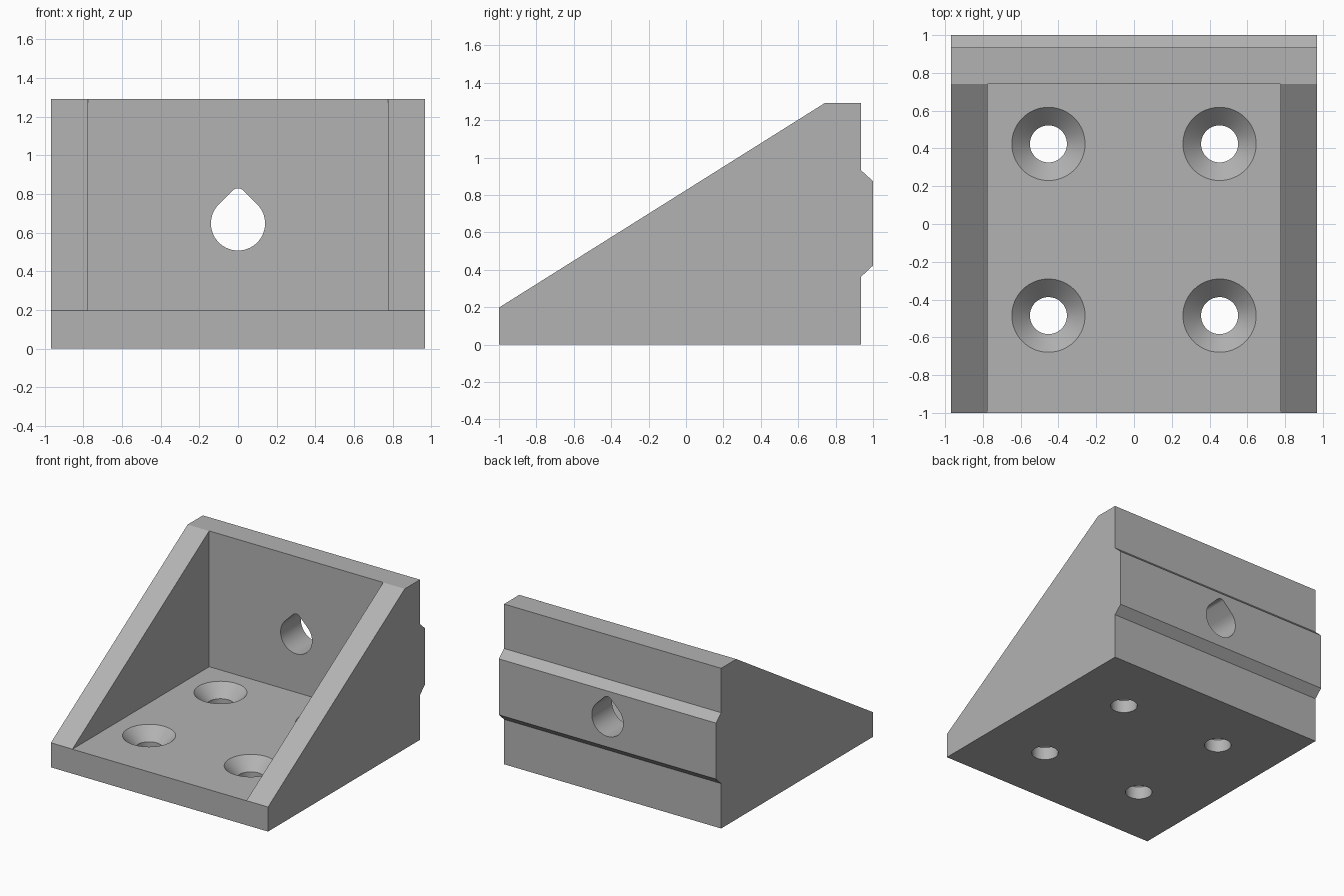
import bpy, bmesh
from math import pi, sin, cos, radians
from mathutils import Vector

cube = bpy.data.objects.get("Cube")
if cube:
    bpy.data.objects.remove(cube, do_unlink=True)

HALF_W, INNER_W = 0.968, 0.776
FLOOR, WALL_Y = 0.197, 0.742

grey = bpy.data.materials.new("plain_grey")
grey.use_nodes = True
grey.diffuse_color = (0.45, 0.45, 0.45, 1)
grey.node_tree.nodes["Principled BSDF"].inputs["Base Color"].default_value = grey.diffuse_color


def finish(name, bm):
    bmesh.ops.recalc_face_normals(bm, faces=bm.faces)
    mesh = bpy.data.meshes.new(name)
    bm.to_mesh(mesh)
    bm.free()
    mesh.materials.append(grey)
    obj = bpy.data.objects.new(name, mesh)
    bpy.context.collection.objects.link(obj)
    return obj


def prism(name, points, sweep):
    """Closed outline swept along a vector."""
    bm = bmesh.new()
    face = bm.faces.new([bm.verts.new(p) for p in points])
    new = bmesh.ops.extrude_face_region(bm, geom=[face])["geom"]
    bmesh.ops.translate(bm, vec=Vector(sweep),
                        verts=[v for v in new if isinstance(v, bmesh.types.BMVert)])
    return finish(name, bm)


def lathe(name, profile, x, y, steps=64):
    """Closed solid turned around a vertical axis from (radius, z) pairs."""
    bm = bmesh.new()
    rings = [[bm.verts.new((x + r * cos(2 * pi * i / steps), y + r * sin(2 * pi * i / steps), z))
              for i in range(steps)] for r, z in profile]
    for a, b in zip(rings, rings[1:]):
        for i in range(steps):
            j = (i + 1) % steps
            bm.faces.new((a[i], a[j], b[j], b[i]))
    bm.faces.new(rings[0][::-1])
    bm.faces.new(rings[-1])
    return finish(name, bm)


# Bracket body: side outline with the rear locating rail
side = [(-1, 0), (0.935, 0), (0.935, 0.362), (1, 0.423), (1, 0.874), (0.935, 0.933),
        (0.935, 1.291), (WALL_Y - 0.001, 1.291), (-1, FLOOR + 0.001)]
body = prism("corner_bracket", [(-HALF_W, y, z) for y, z in side], (2 * HALF_W, 0, 0))

# Pocket between the two gussets
pocket = [(-1.5, FLOOR), (WALL_Y, FLOOR), (WALL_Y, 1.6), (-1.5, 1.6)]
cutters = [prism("pocket_cutter", [(-INNER_W, y, z) for y, z in pocket], (2 * INNER_W, 0, 0))]

# Teardrop bolt hole through the upright wall: round bottom, 45 degree sides, small round tip
big_arc = [radians(135 + 270 * i / 60) for i in range(61)]
tip_arc = [radians(45 + 90 * i / 12) for i in range(13)]
drop = [(0.14 * cos(a), 0.648 + 0.14 * sin(a)) for a in big_arc]
drop += [(0.0386 * cos(a), 0.791 + 0.0386 * sin(a)) for a in tip_arc]
cutters.append(prism("teardrop_cutter", [(x, 0.5, z) for x, z in drop], (0, 0.8, 0)))

# Countersunk screw holes in the base
screw = [(0.098, -0.1), (0.098, FLOOR - 0.096), (0.194, FLOOR), (0.194, FLOOR + 0.1)]
for x in (-0.453, 0.453):
    for y in (-0.485, 0.424):
        cutters.append(lathe("screw_hole_cutter", screw, x, y))

# Cut everything out of the body, then drop the cutters
for c in cutters:
    c.hide_render = True
    mod = body.modifiers.new(c.name, "BOOLEAN")
    mod.operation, mod.solver, mod.object = "DIFFERENCE", "EXACT", c
bpy.context.view_layer.update()
cut_mesh = bpy.data.meshes.new_from_object(body.evaluated_get(bpy.context.evaluated_depsgraph_get()))
body.modifiers.clear()
body.data = cut_mesh
body.data.name = "corner_bracket"
for c in cutters:
    bpy.data.objects.remove(c, do_unlink=True)

# Smooth hole walls, crisp edges elsewhere
bpy.ops.object.select_all(action="DESELECT")
body.select_set(True)
bpy.context.view_layer.objects.active = body
bpy.ops.object.shade_smooth_by_angle(angle=radians(20))
